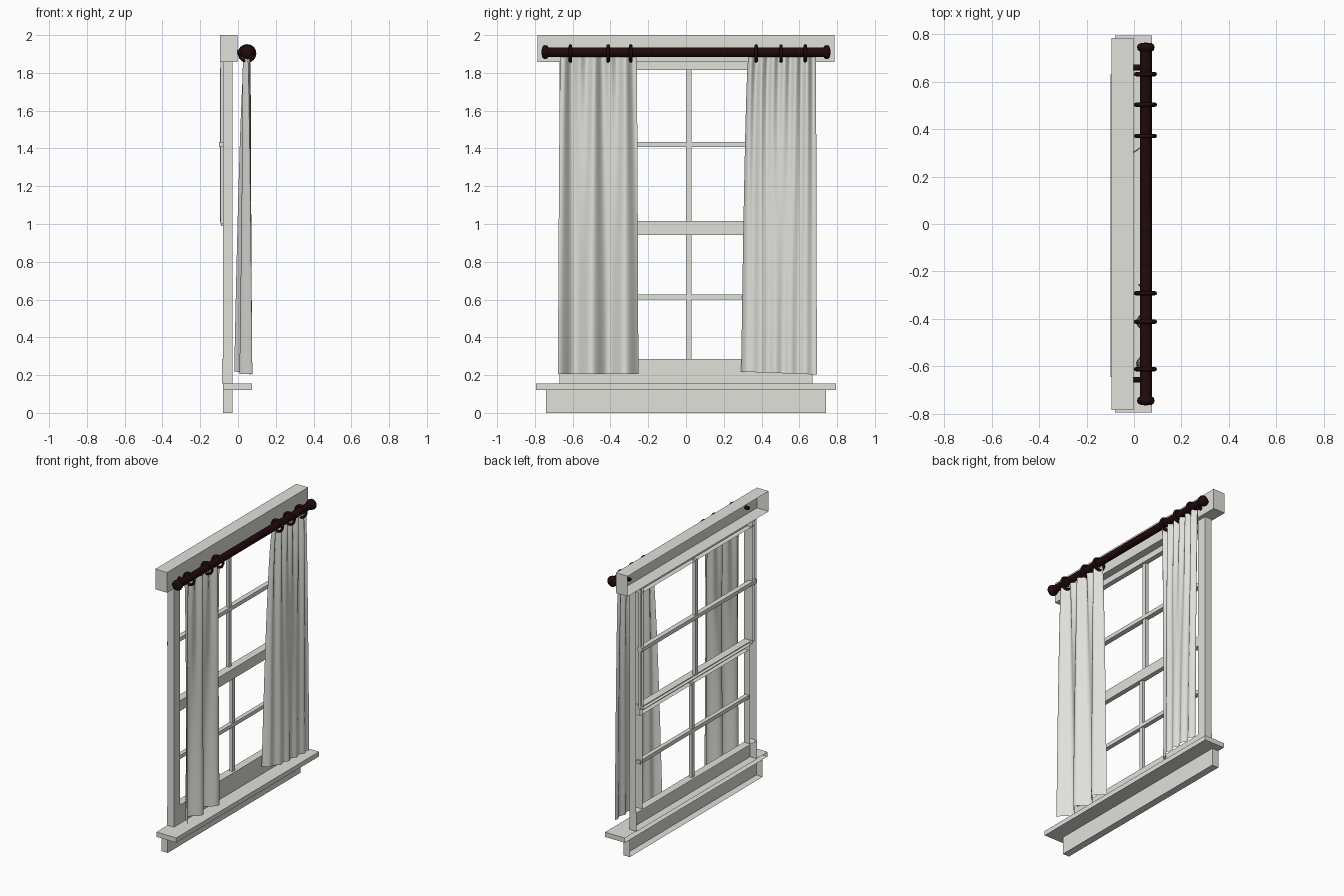
import bpy, bmesh, math
from mathutils import Matrix

if "Cube" in bpy.data.objects:
    bpy.data.objects.remove(bpy.data.objects["Cube"])


def material(name, rgb):
    m = bpy.data.materials.new(name)
    m.diffuse_color = (*rgb, 1)
    m.use_nodes = True
    m.node_tree.nodes["Principled BSDF"].inputs["Base Color"].default_value = m.diffuse_color
    return m


PAINT = material("off_white", (0.75, 0.75, 0.71))
WOOD = material("dark_wood", (0.014, 0.003, 0.004))


def finish(name, bm, mat, smooth=False):
    me = bpy.data.meshes.new(name)
    bm.to_mesh(me)
    bm.free()
    me.materials.append(mat)
    for p in me.polygons:
        p.use_smooth = smooth
    ob = bpy.data.objects.new(name, me)
    bpy.context.collection.objects.link(ob)
    return ob


def box(name, x0, x1, y0, y1, z0, z1, open_back=False):
    bm = bmesh.new()
    bmesh.ops.create_cube(bm, size=1)
    for v in bm.verts:
        v.co.x = x1 if v.co.x > 0 else x0
        v.co.y = y1 if v.co.y > 0 else y0
        v.co.z = z1 if v.co.z > 0 else z0
    if open_back:
        bm.normal_update()
        back = [f for f in bm.faces if f.normal.x < -0.9]
        bmesh.ops.delete(bm, geom=back, context='FACES_ONLY')
    return finish(name, bm, PAINT)


# Outer frame, hollow towards the wall
box("head_casing", -0.095, -0.003, -0.785, 0.785, 1.857, 2.0, True)
box("sill", -0.08, 0.075, -0.795, 0.795, 0.122, 0.155, True)
box("apron", -0.08, -0.03, -0.74, 0.74, 0.0, 0.122, True)
for s, side in ((-1, "left"), (1, "right")):
    a, b = sorted((s * 0.60, s * 0.67))
    box("jamb_" + side, -0.08, -0.03, a, b, 0.285, 1.857, True)
    a, b = sorted((s * 0.605, s * 0.635))
    box("upper_sash_stile_" + side, -0.093, -0.075, a, b, 1.0, 1.857, True)

# Sash rails
box("top_rail", -0.09, -0.055, -0.63, 0.63, 1.815, 1.857, True)
box("upper_meeting_rail", -0.09, -0.065, -0.61, 0.61, 0.99, 1.015, True)
box("lower_meeting_rail", -0.068, -0.035, -0.61, 0.61, 0.943, 1.015, True)
box("bottom_rail", -0.085, -0.03, -0.67, 0.67, 0.155, 0.285, True)

# Glazing bars
box("upper_bar_across", -0.1, -0.065, -0.645, 0.63, 1.408, 1.435)
box("upper_bar_upright", -0.095, -0.07, 0.002, 0.03, 1.01, 1.825)
box("lower_bar_across", -0.07, -0.04, -0.61, 0.61, 0.6, 0.626)
box("lower_bar_upright", -0.068, -0.045, 0.002, 0.03, 0.28, 0.95)

# Curtain rod with knobs at both ends, turned from one profile
ROD_X, ROD_Z = 0.05, 1.91
half = [(0.724, 0.025), (0.729, 0.026), (0.733, 0.034), (0.746, 0.037),
        (0.756, 0.034), (0.763, 0.022), (0.765, 0.0)]
profile = [(-y, r) for y, r in reversed(half)] + half
bm = bmesh.new()
ring = [bm.verts.new((r, y, 0)) for y, r in profile]
edges = [bm.edges.new(p) for p in zip(ring, ring[1:])]
bmesh.ops.spin(bm, geom=ring + edges, cent=(0, 0, 0), axis=(0, 1, 0),
               angle=math.tau, steps=24)
bmesh.ops.remove_doubles(bm, verts=bm.verts, dist=1e-5)
bmesh.ops.recalc_face_normals(bm, faces=bm.faces)
rod = finish("curtain_rod", bm, WOOD, True)
rod.location = (ROD_X, 0, ROD_Z)

# Rod brackets
for y in (-0.657, 0.66):
    bm = bmesh.new()
    bmesh.ops.create_cone(bm, cap_ends=True, segments=12, radius1=0.012, radius2=0.012,
                          depth=0.08, matrix=Matrix.Rotation(math.pi / 2, 4, 'Y'))
    finish("rod_bracket", bm, WOOD).location = (0.01, y, ROD_Z)

# Curtain rings
for y in (-0.612, -0.412, -0.292, 0.371, 0.503, 0.632):
    bpy.ops.mesh.primitive_torus_add(major_radius=0.04, minor_radius=0.009,
                                     major_segments=24, minor_segments=8,
                                     location=(0.048, y, 1.903),
                                     rotation=(math.pi / 2, 0, 0))
    ob = bpy.context.object
    ob.name = "curtain_ring"
    ob.data.materials.append(WOOD)
    bpy.ops.object.shade_smooth()


# Curtains: hanging sheets, tight pleats at the top easing into their hem shape
def curtain(name, top, bottom, z_ends, pleats, hem):
    nu, nv = 96, 40
    bm = bmesh.new()
    rows = []
    for j in range(nv + 1):
        v = j / nv                              # 0 at the top
        ease = v ** 0.6
        row = []
        for i in range(nu + 1):
            u = i / nu
            y0 = top[0] + (bottom[0] - top[0]) * ease
            y1 = top[1] + (bottom[1] - top[1]) * ease
            z_low = z_ends[0] + (z_ends[1] - z_ends[0]) * u
            x = 0.045 + (hem(u) - 0.045) * (0.15 + 0.85 * ease)
            x += 0.014 * (1 - v) ** 2 * math.sin(math.tau * pleats * u)
            row.append(bm.verts.new((x, y0 + (y1 - y0) * u, 1.884 + (z_low - 1.884) * v)))
        rows.append(row)
    for a, b in zip(rows, rows[1:]):
        for i in range(nu):
            bm.faces.new((a[i], b[i], b[i + 1], a[i + 1]))
    return finish(name, bm, PAINT, True)


# The left hem waves broadly; the right one is nearly flat with its inner edge turned back
curtain("curtain_left", (-0.665, -0.262), (-0.678, -0.252), (0.205, 0.205), 5,
        lambda u: 0.042 + 0.034 * math.cos(math.tau * 2.4 * u))
curtain("curtain_right", (0.33, 0.687), (0.292, 0.693), (0.218, 0.203), 6,
        lambda u: 0.055 + 0.015 * u - 0.075 * math.exp(-u / 0.1)
        + 0.008 * math.sin(math.tau * 5 * u))
